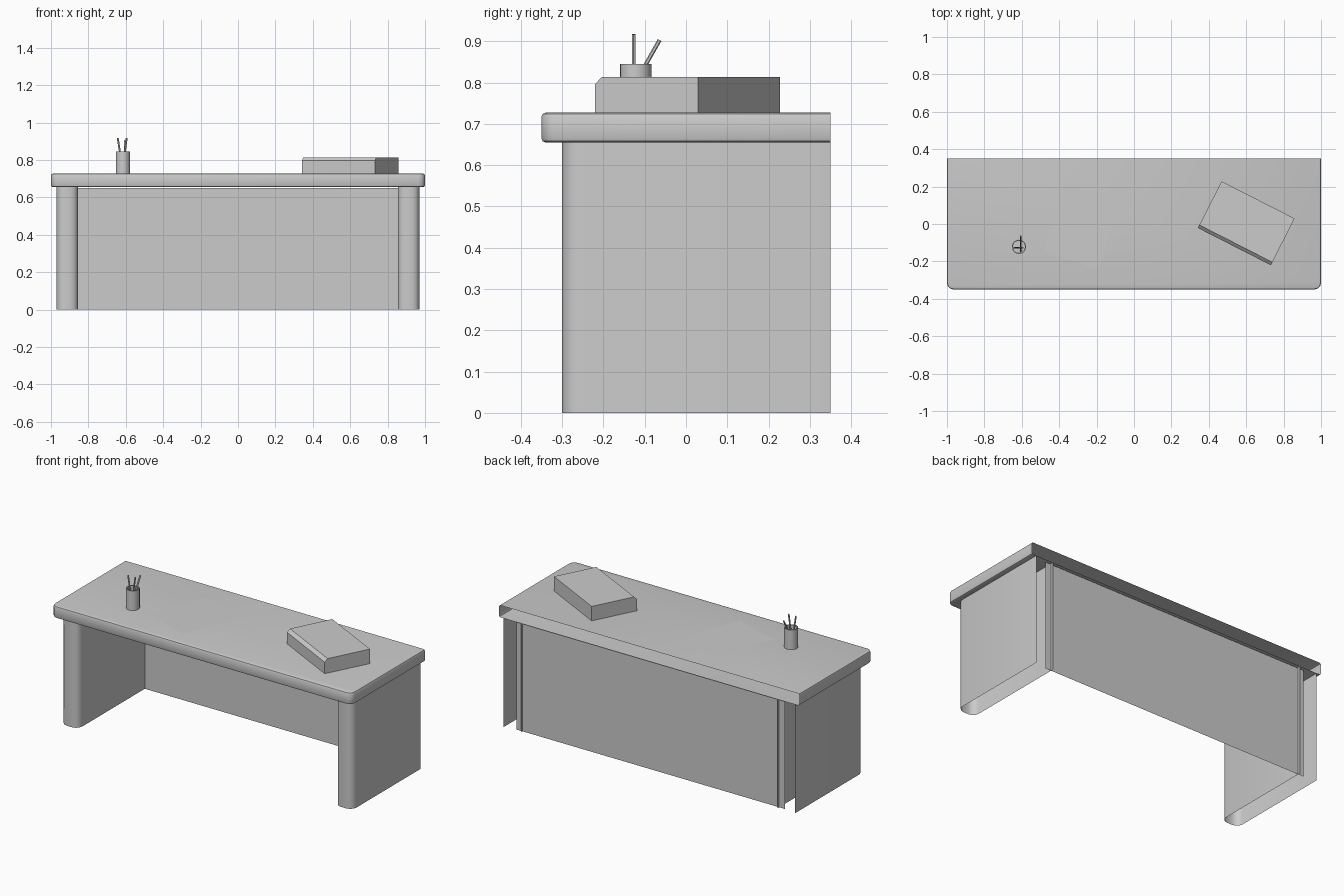
import bpy, bmesh, math
from mathutils import Vector, Matrix

if "Cube" in bpy.data.objects:
    bpy.data.objects.remove(bpy.data.objects["Cube"])

BACK = 0.35
TOP = 0.727


def box_bm(lo, hi):
    bm = bmesh.new()
    bmesh.ops.create_cube(bm, size=1)
    lo, hi = Vector(lo), Vector(hi)
    for v in bm.verts:
        v.co = Vector([(lo[i] + hi[i]) / 2 + v.co[i] * (hi[i] - lo[i]) for i in range(3)])
    return bm


def round_edges(bm, test, width, segments):
    edges = [e for e in bm.edges if test(e.verts[0].co, e.verts[1].co)]
    bmesh.ops.bevel(bm, geom=edges, offset=width, offset_type='OFFSET',
                    segments=segments, profile=0.5, affect='EDGES')


def drop_faces(bm, test):
    bm.normal_update()
    faces = [f for f in bm.faces if test(f)]
    bmesh.ops.delete(bm, geom=faces, context='FACES')


def finish(name, bm, matrix=None, smooth=False):
    mesh = bpy.data.meshes.new(name)
    bm.to_mesh(mesh)
    bm.free()
    ob = bpy.data.objects.new(name, mesh)
    bpy.context.collection.objects.link(ob)
    if matrix:
        mesh.transform(matrix)
    if smooth:
        bpy.ops.object.select_all(action='DESELECT')
        ob.select_set(True)
        bpy.context.view_layer.objects.active = ob
        bpy.ops.object.shade_smooth_by_angle(angle=math.radians(40))
    return ob


def front_vertical(a, b):
    return abs(a.z - b.z) > 0.02 and a.y < 0 and b.y < 0


def rim(a, b):
    return abs(a.z - b.z) < 1e-4 and not (a.y > BACK - 1e-3 and b.y > BACK - 1e-3)


# Desk top: hollow shell, rounded front corners and rims, open at the back
bm = box_bm((-1, -BACK, 0.655), (1, BACK, TOP))
round_edges(bm, front_vertical, 0.035, 3)
round_edges(bm, rim, 0.01, 2)
drop_faces(bm, lambda f: f.normal.y > 0.9)
finish("desk_top", bm, smooth=True)

# Legs: hollow U-shaped pedestals, open at the back, top and bottom
for side, label in ((-1, "left"), (1, "right")):
    xs = sorted((side * 0.855, side * 0.97))
    bm = box_bm((xs[0], -0.3, 0), (xs[1], BACK, 0.655))
    round_edges(bm, front_vertical, 0.04, 3)
    drop_faces(bm, lambda f: f.normal.y > 0.9 or abs(f.normal.z) > 0.9)
    finish(label + "_leg", bm, smooth=True)

# Back panel: single sheet running slightly into the legs
bm = bmesh.new()
bm.faces.new([bm.verts.new(c) for c in ((-0.893, 0.335, 0), (0.893, 0.335, 0),
                                        (0.893, 0.335, 0.65), (-0.893, 0.335, 0.65))])
finish("back_panel", bm)

# Sheet of paper
bm = bmesh.new()
bmesh.ops.create_grid(bm, x_segments=1, y_segments=1, size=0.5)
bmesh.ops.scale(bm, vec=(0.31, 0.385, 1), verts=bm.verts)
finish("paper_sheet", bm, Matrix.Translation((-0.275, -0.01, TOP + 0.001))
       @ Matrix.Rotation(math.radians(-19), 4, 'Z'))

# Slant-fronted block with chamfered top front edge
bm = box_bm((-0.219, -0.14, 0), (0.219, 0.14, 0.087))
round_edges(bm, lambda a, b: a.y < 0 and b.y < 0 and a.z > 0.08 and b.z > 0.08, 0.018, 1)
finish("desk_box", bm, Matrix.Translation((0.6, 0.004, TOP))
       @ Matrix.Rotation(math.radians(-27), 4, 'Z'))

# Pencil cup: open cylinder with a thin wall
CUP = Vector((-0.615, -0.122, TOP))
bm = bmesh.new()
rings = []
for r, z in ((0.038, 0), (0.038, 0.118), (0.032, 0.118), (0.032, 0.02)):
    rings.append([bm.verts.new((r * math.cos(a), r * math.sin(a), z))
                  for a in (2 * math.pi * i / 20 for i in range(20))])
for lower, upper in zip(rings, rings[1:]):
    for i in range(20):
        j = (i + 1) % 20
        bm.faces.new((lower[i], lower[j], upper[j], upper[i]))
bm.faces.new(rings[-1])
finish("pencil_cup", bm, Matrix.Translation(CUP), smooth=True)

# Pencils: thin hexagonal rods leaning in the cup
pencils = (((-0.617, -0.127, 0.75), (-0.643, -0.127, 0.917)),
           ((-0.618, -0.127, 0.75), (-0.595, -0.127, 0.917)),
           ((-0.605, -0.145, 0.76), (-0.605, -0.064, 0.903)))
for n, (a, b) in enumerate(pencils, 1):
    a, b = Vector(a), Vector(b)
    bm = bmesh.new()
    bmesh.ops.create_cone(bm, cap_ends=True, segments=6, radius1=0.005, radius2=0.005,
                          depth=(b - a).length)
    finish(f"pencil_{n}", bm, Matrix.Translation((a + b) / 2)
           @ (b - a).to_track_quat('Z', 'Y').to_matrix().to_4x4())
